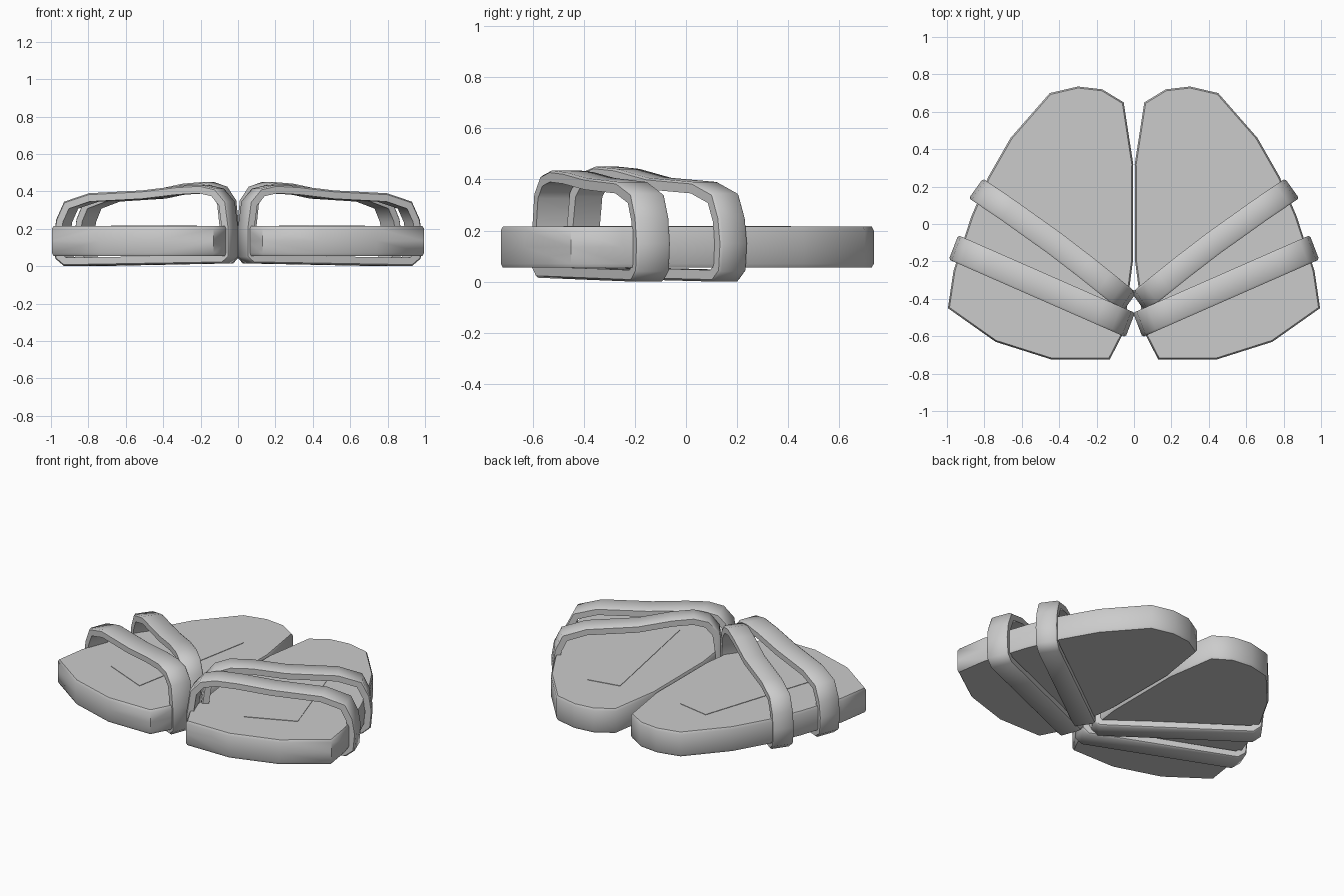
import bpy, bmesh, math
from mathutils import Vector

cube = bpy.data.objects.get("Cube")
if cube:
    bpy.data.objects.remove(cube, do_unlink=True)

grey = bpy.data.materials.new("light grey")
grey.use_nodes = True
colour = (0.6, 0.6, 0.6, 1)
grey.diffuse_color = colour
grey.node_tree.nodes["Principled BSDF"].inputs["Base Color"].default_value = colour


def finish(bm, name, angle=None):
    """Turn a bmesh into a smooth-shaded grey object."""
    bmesh.ops.recalc_face_normals(bm, faces=bm.faces)
    mesh = bpy.data.meshes.new(name)
    bm.to_mesh(mesh)
    bm.free()
    mesh.materials.append(grey)
    ob = bpy.data.objects.new(name, mesh)
    bpy.context.collection.objects.link(ob)
    bpy.ops.object.select_all(action='DESELECT')
    ob.select_set(True)
    bpy.context.view_layer.objects.active = ob
    bpy.ops.object.shade_smooth_by_angle(angle=math.radians(angle))
    return ob


def bridge(bm, a, b):
    """Join two closed rings of vertices with quads."""
    for i in range(len(a)):
        j = (i + 1) % len(a)
        bm.faces.new((a[i], a[j], b[j], b[i]))


def inset_loop(pts, d):
    """Offset a closed 2D outline inwards by d."""
    n = len(pts)
    area = sum(pts[i][0] * pts[(i + 1) % n][1] - pts[(i + 1) % n][0] * pts[i][1] for i in range(n))
    sign = 1 if area > 0 else -1
    out = []
    for i in range(n):
        p = Vector(pts[i])
        e1 = (p - Vector(pts[i - 1])).normalized()
        e2 = (Vector(pts[(i + 1) % n]) - p).normalized()
        n1 = Vector((-e1.y, e1.x)) * sign
        n2 = Vector((-e2.y, e2.x)) * sign
        out.append(p + (n1 + n2) * (d / max(0.4, 1 + n1.dot(n2))))
    return out


# Sole outline, left sandal
SOLE = [(0.055, 0.65), (0.17, 0.72), (0.30, 0.735), (0.45, 0.70), (0.66, 0.46),
        (0.78, 0.25), (0.87, 0.04), (0.965, -0.25), (0.995, -0.45), (0.74, -0.63),
        (0.44, -0.725), (0.13, -0.725), (0.05, -0.57), (0.035, -0.42),
        (0.006, -0.20), (0.004, 0.32)]

# Strap loop: position along the strap (0 inner, 1 outer) and height
LOOP = [(0.04, 0.015), (0.0, 0.05), (0.0, 0.20), (0.02, 0.345), (0.08, 0.415),
        (0.17, 0.435), (0.30, 0.428), (0.50, 0.405), (0.80, 0.39), (0.94, 0.345),
        (0.985, 0.25), (1.0, 0.15), (0.99, 0.04), (0.94, 0.0)]

# Insole panel corners
PANEL = [(0.22, 0.37), (0.43, 0.41), (0.68, -0.35), (0.38, -0.48)]


def sole(side, name):
    bm = bmesh.new()
    rings = []
    for z, d in ((0.055, 0.035), (0.055, 0.008), (0.07, 0.0), (0.135, 0.0),
                 (0.20, 0.0), (0.215, 0.008), (0.215, 0.035)):
        rings.append([bm.verts.new((side * p[0], p[1], z)) for p in inset_loop(SOLE, d)])
    for a, b in zip(rings, rings[1:]):
        bridge(bm, a, b)
    bm.faces.new(rings[0])
    bm.faces.new(rings[-1])
    finish(bm, name, 60)


def panel(side, name):
    bm = bmesh.new()
    low, high = [[bm.verts.new((side * x, y, z)) for x, y in PANEL] for z in (0.213, 0.218)]
    bridge(bm, low, high)
    bm.faces.new(low)
    bm.faces.new(high)
    finish(bm, name, 30)


def strap(side, name, inner, outer, width, lift, bow):
    """Closed band that goes over the foot and under the sole."""
    a, b, w = Vector(inner), Vector(outer), Vector(width)
    length = (b - a).length
    outside = []
    for t, z in LOOP:
        peak = max(0, 1 - abs(t - 0.22) / 0.3) if z > 0.3 else 0
        outside.append((t * length, z + lift * peak))
    inside = inset_loop(outside, 0.045)
    edge = inset_loop(outside, 0.008)
    bm = bmesh.new()
    rings = []
    # Outer surface, softened edges, then inner surface
    for loop, k in ((edge, -0.5), (outside, -0.42), (outside, 0.42), (edge, 0.5), (inside, 0.5), (inside, -0.5)):
        ring = []
        for u, z in loop:
            t = u / length
            p = a.lerp(b, t) + w * k
            p -= w * bow * math.sin(math.pi * min(max(t, 0), 1))
            ring.append(bm.verts.new((side * p.x, p.y, z)))
        rings.append(ring)
    for i in range(len(rings)):
        bridge(bm, rings[i], rings[(i + 1) % len(rings)])
    finish(bm, name, 50)


for side, label in ((1, "left"), (-1, "right")):
    sole(side, label + "_sole")
    panel(side, label + "_insole_panel")
    strap(side, label + "_front_strap", (0.02, -0.54), (0.965, -0.125), (0.05, -0.13), 0.0, 0.0)
    strap(side, label + "_rear_strap", (0.025, -0.42), (0.845, 0.19), (0.075, -0.105), 0.018, 0.12)
